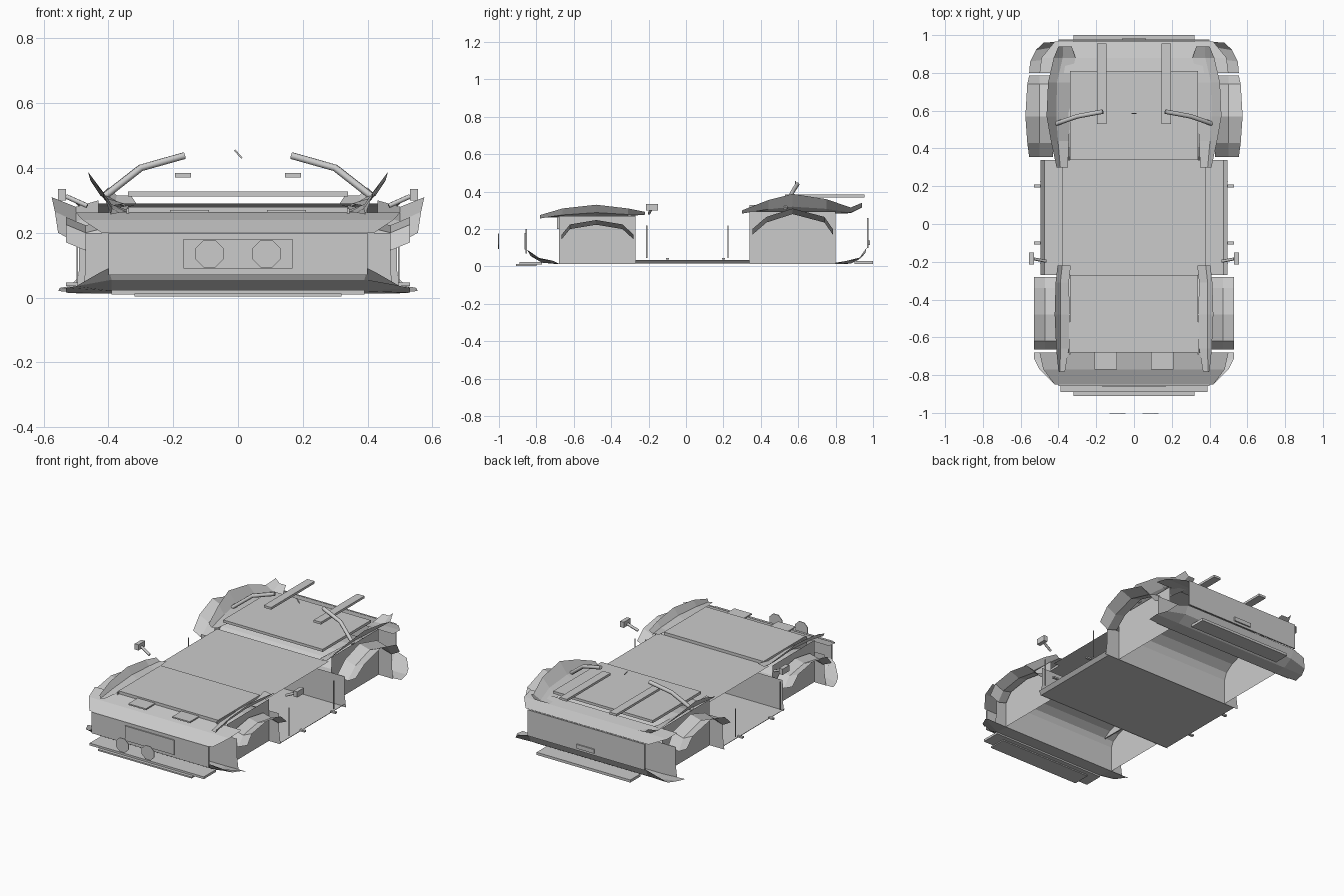
import bpy, math

if "Cube" in bpy.data.objects:
    bpy.data.objects.remove(bpy.data.objects["Cube"])


def mesh(name, verts, faces):
    me = bpy.data.meshes.new(name)
    me.from_pydata(verts, [], faces)
    me.update()
    ob = bpy.data.objects.new(name, me)
    bpy.context.collection.objects.link(ob)
    return ob


def mirror(ob):
    m = ob.modifiers.new("mirror", 'MIRROR')
    m.use_mirror_merge = False
    return ob


def sheet(name, rows):
    """Open quad sheet through rows of points."""
    n = len(rows[0])
    faces = [(i*n+j, i*n+j+1, (i+1)*n+j+1, (i+1)*n+j)
             for i in range(len(rows)-1) for j in range(n-1)]
    return mesh(name, [p for r in rows for p in r], faces)


def box(name, x, y, z):
    v = [(a, b, c) for a in x for b in y for c in z]
    return mesh(name, v, [(0, 1, 3, 2), (4, 6, 7, 5), (0, 4, 5, 1),
                          (2, 3, 7, 6), (0, 2, 6, 4), (1, 5, 7, 3)])


def sym(name, w, y, z):
    return box(name, (-w, w), y, z)


def tube(name, pts, r):
    cu = bpy.data.curves.new(name, 'CURVE')
    cu.dimensions = '3D'
    cu.bevel_depth = r
    cu.bevel_resolution = 1
    cu.use_fill_caps = True
    s = cu.splines.new('POLY')
    s.points.add(len(pts)-1)
    for p, q in zip(s.points, pts):
        p.co = (*q, 1)
    ob = bpy.data.objects.new(name, cu)
    bpy.context.collection.objects.link(ob)
    return ob


def flip(rows):
    """Extend half rows (x from centre out) to both sides."""
    return [[(-x, y, z) for x, y, z in reversed(r)] + r for r in rows]


# floor and middle deck
sheet("floor", [[(-.475, y, .015), (.475, y, .015)] for y in (-.27, .34)])
sheet("middle_deck", [[(-.38, y, .262), (.38, y, .262)] for y in (-.27, .34)])
mirror(sheet("side_skirt", [[(.475, y, .015), (.495, y, .035)] for y in (-.27, .34)]))

# hood and rear deck lids
sym("hood", .34, (-.68, -.27), (.262, .28))
sym("rear_deck", .34, (.34, .81), (.312, .328))

# wheel wells: inner walls, cross walls, rounded tunnel roof
for tag, a, b, h, w in (("front", -.68, -.27, .26, .48), ("rear", .34, .80, .285, .50)):
    mirror(sheet(tag + "_well_wall", [[(.40, y, .012), (.40, y, h + .01)] for y in (a, b)]))
    for k, y in enumerate((a, b)):
        mirror(sheet(f"{tag}_well_cross_wall_{k}",
                     [[(0, y, z), (w - d, y, z)] for z, d in ((.012, 0), (.09, .01), (.2, .01))]))
    c, r = (a + b)/2, (b - a)/2
    prof = [(c - r*math.cos(t*math.pi/8), .17 + (h - .175)*math.sin(t*math.pi/8))
            for t in range(9)]
    sheet(tag + "_well_roof", [[(-.40, y, z), (.40, y, z)] for y, z in prof])

# wheel arch flares, rising outwards
front = [(-.665, .17), (-.62, .225), (-.48, .248), (-.34, .225), (-.28, .17)]
rear = [(.355, .20), (.43, .265), (.57, .31), (.74, .265), (.785, .20)]
mirror(sheet("front_flare", [[(.41, y, z - .01), (.47, y, z - .025), (.53, y, z)] for y, z in front]))
mirror(sheet("rear_flare", [[(.43, y, z - .01), (.50, y, z - .03),
                             (.575 - .01*abs(i - 2), y, z)] for i, (y, z) in enumerate(rear)]))

# fender fins leaning outwards
fins = {"front_fin": [(-.78, .365, .262, .40, .275), (-.66, .345, .265, .412, .31),
                      (-.48, .34, .27, .42, .33), (-.31, .345, .27, .415, .31),
                      (-.22, .335, .285, .405, .292)],
        "rear_fin": [(.30, .35, .29, .41, .30), (.44, .345, .28, .44, .355),
                     (.57, .34, .275, .463, .388), (.75, .34, .28, .455, .36),
                     (.88, .31, .285, .425, .315), (.94, .33, .315, .40, .34)]}
for name, rows in fins.items():
    mirror(sheet(name, [[(a, y, b), ((a + c)/2 + .01, y, (b + d)/2 - .012), (c, y, d)]
                        for y, a, b, c, d in rows]))

# front nose: top slope, face plate, chin pan
sheet("nose_top", [[(-x, y, z), (x, y, z)] for x, y, z in
                   ((.50, -.68, .262), (.48, -.77, .24), (.42, -.85, .20))])
sheet("front_chin", flip([
    [(.40, -.85, .09), (.43, -.84, .075)],
    [(.39, -.83, .055), (.50, -.77, .035)],
    [(.39, -.77, .02), (.53, -.71, .03)],
    [(.39, -.68, .012), (.53, -.68, .015)]]))
sym("front_plate", .40, (-.857, -.85), (.07, .20))
sym("grille", .168, (-.864, -.857), (.09, .18))
sym("splitter", .39, (-.89, -.77), (.01, .024))
sym("lower_splitter", .32, (-.91, -.80), (.003, .012))

# tail: top slope, face plate, underside
sheet("tail_top", [[(-x, y, z), (x, y, z)] for x, y, z in
                   ((.50, .80, .29), (.49, .88, .28), (.42, .965, .26))])
sheet("tail_chin", flip([
    [(.40, .965, .10), (.48, .96, .075)],
    [(.40, .94, .05), (.52, .92, .035)],
    [(.40, .88, .015), (.55, .86, .03)],
    [(.40, .80, .012), (.555, .80, .02)]]))
sym("rear_plate", .40, (.968, .976), (.10, .26))
sym("rear_panel_slot", .06, (.976, .984), (.115, .14))
sym("diffuser", .32, (.90, 1.0), (.012, .028))

# round lamps ahead of the nose
for s in (-1, 1):
    mesh("lamp", [(s*.088 + .046*math.cos((k + .5)*math.pi/4), -1,
                   .135 + .046*math.sin((k + .5)*math.pi/4)) for k in range(8)],
         [tuple(range(8))]).modifiers.new("thickness", 'SOLIDIFY').thickness = -.004

# wing stays, roll tubes and antenna
mirror(box("wing_stay", (.145, .195), (.53, .955), (.37, .384)))
mirror(tube("roll_tube", [(.165, .595, .438), (.30, .57, .40), (.415, .53, .31)], .012))
tube("antenna", [(-.01, .585, .455), (.012, .585, .43)], .003)

# mirrors, jack points, door seams, nose vents, hood side blades
mirror(box("side_mirror", (.53, .555), (-.215, -.15), (.30, .335)))
mirror(tube("mirror_stem", [(.465, -.197, .283), (.53, -.185, .312)], .008))
for y in (-.10, .20):
    mirror(box("jack_point", (.495, .53), (y - .008, y + .008), (.036, .046)))
for y in (-.21, .225):
    mirror(box("door_seam", (.494, .498), (y - .003, y + .003), (.045, .22)))
mirror(box("nose_vent", (.09, .21), (-.77, -.68), (.262, .27)))
mirror(box("hood_blade", (.336, .344), (-.69, -.52), (.20, .275)))
